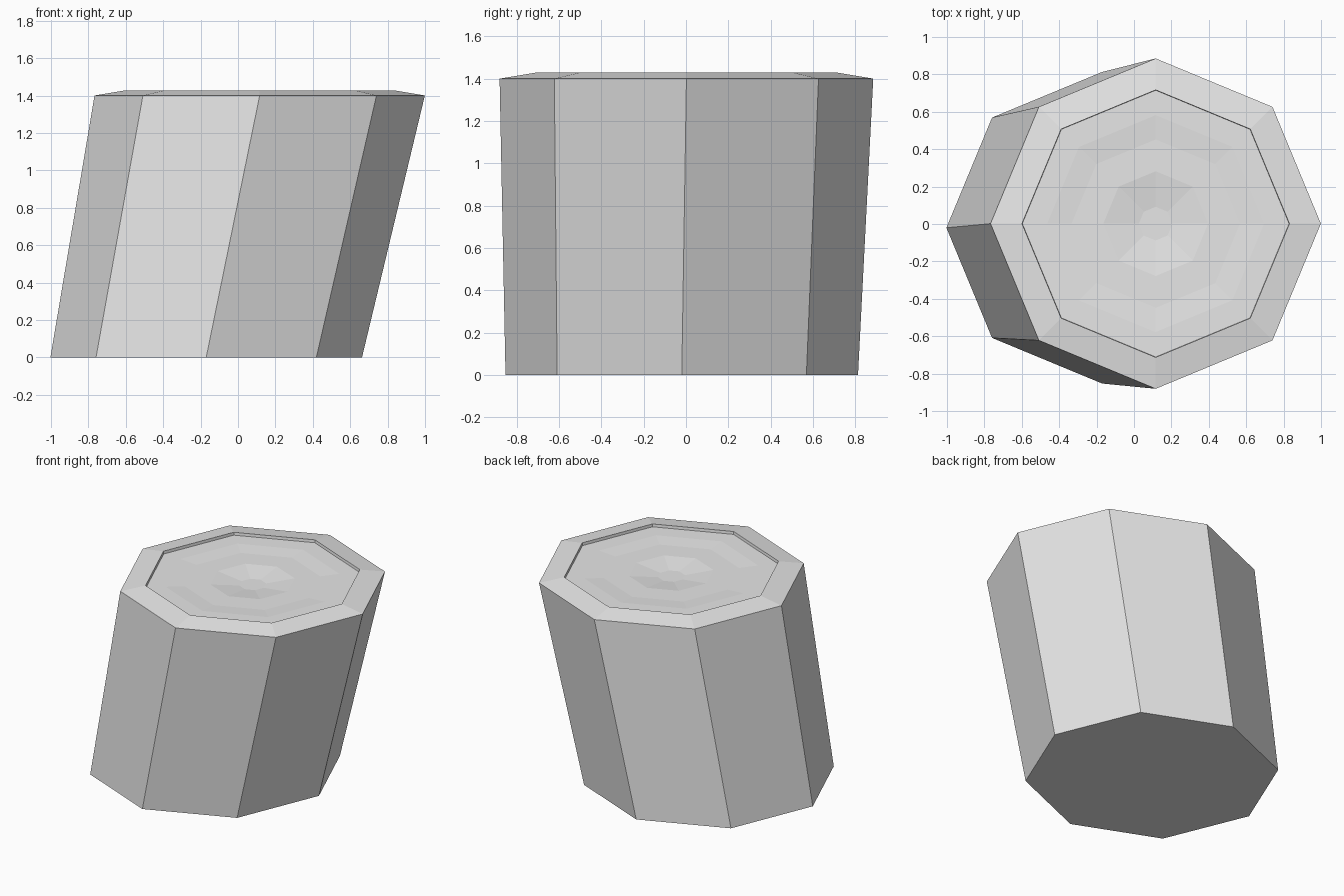
import bpy
import bmesh
from math import cos, sin, tau

cube = bpy.data.objects.get("Cube")
if cube:
    bpy.data.objects.remove(cube, do_unlink=True)

SIDES = 8
BASE = (-0.17, -0.02)   # centre of the foot
TOP = (0.116, 0.002)    # centre of the leaning top

grey = bpy.data.materials.new("plain grey")
grey.use_nodes = True
grey.diffuse_color = (0.8, 0.8, 0.8, 1)
grey.node_tree.nodes["Principled BSDF"].inputs["Base Color"].default_value = grey.diffuse_color


def loft(name, rings, cap_start=False, cap_end=False):
    """Skin octagonal rings given as (centre, radius, height)."""
    bm = bmesh.new()
    loops = [[bm.verts.new((c[0] + r * cos(tau * i / SIDES),
                            c[1] + r * sin(tau * i / SIDES), z))
              for i in range(SIDES)] for c, r, z in rings]
    for low, high in zip(loops, loops[1:]):
        for i in range(SIDES):
            j = (i + 1) % SIDES
            bm.faces.new((low[i], low[j], high[j], high[i]))
    if cap_start:
        bm.faces.new(loops[0][::-1])
    if cap_end:
        bm.faces.new(loops[-1])
    mesh = bpy.data.meshes.new(name)
    bm.to_mesh(mesh)
    bm.free()
    mesh.materials.append(grey)
    obj = bpy.data.objects.new(name, mesh)
    bpy.context.collection.objects.link(obj)
    return obj


# Leaning eight-sided trunk with a closed foot
loft("trunk", [(BASE, 0.833, 0), (TOP, 0.883, 1.4)], cap_start=True)

# Sloped rim with a short inner wall
loft("rim", [(TOP, 0.883, 1.4), (TOP, 0.715, 1.428), (TOP, 0.713, 1.408)])

# Sunken cut face with shallow rings stepping down to the middle
steps = [(0.713, 1.408), (0.58, 1.408), (0.45, 1.4), (0.28, 1.4), (0.09, 1.378)]
loft("cut_face", [(TOP, r, z) for r, z in steps], cap_end=True)
